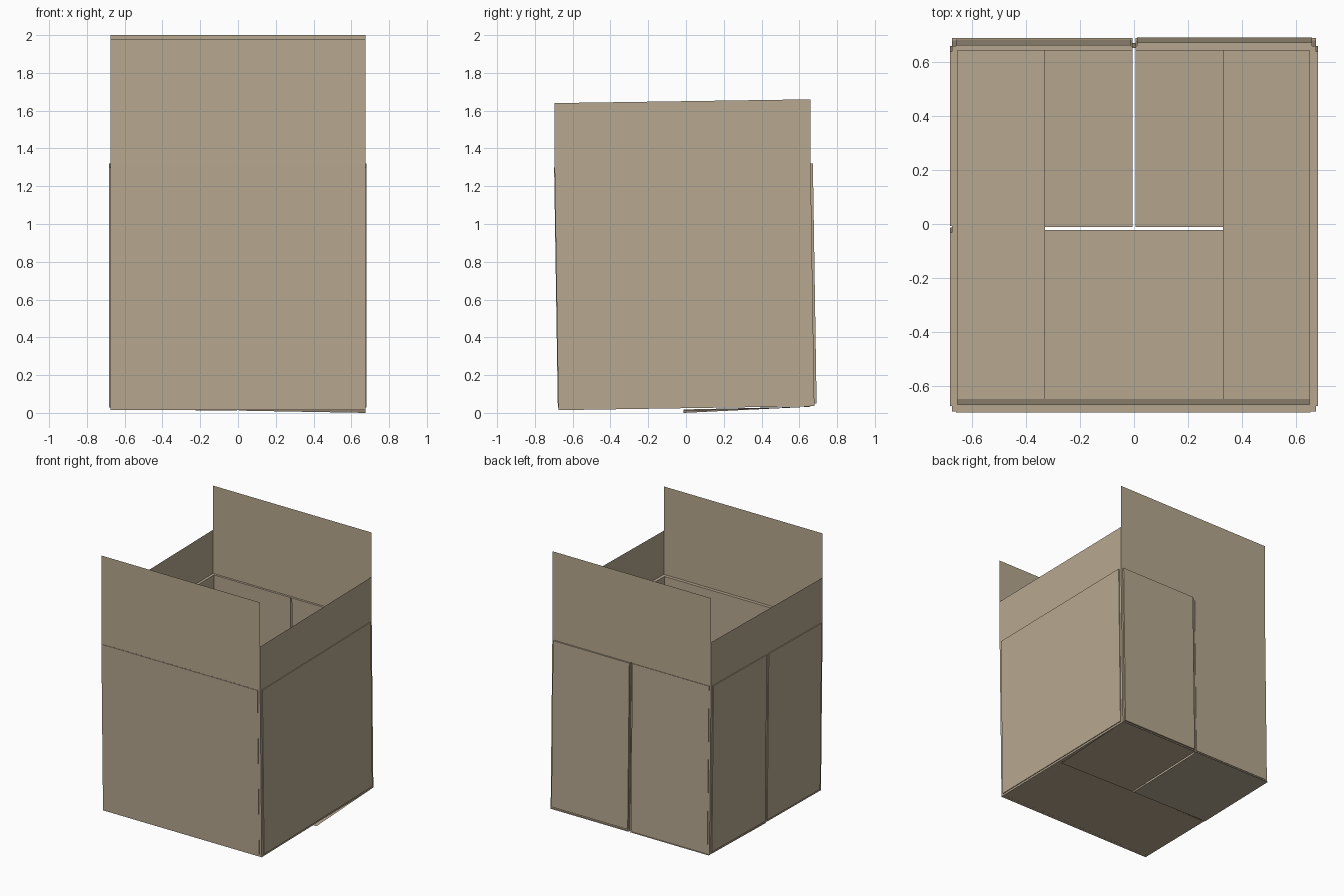
import bpy
import bmesh

if "Cube" in bpy.data.objects:
    bpy.data.objects.remove(bpy.data.objects["Cube"])

card = bpy.data.materials.new("tan_cardboard")
card.use_nodes = True
tan = (0.474, 0.392, 0.279, 1)
card.diffuse_color = tan
card.node_tree.nodes["Principled BSDF"].inputs["Base Color"].default_value = tan

LEAN = 0.0155            # the whole carton leans back slightly
LOW, RIM = 0.025, 1.315  # wall height range
HALF = 0.675


def lean(p):
    x, y, z = p
    return (x, y - LEAN * z, z + LEAN * y)


def finish(name, bm):
    bmesh.ops.recalc_face_normals(bm, faces=bm.faces)
    mesh = bpy.data.meshes.new(name)
    bm.to_mesh(mesh)
    bm.free()
    mesh.materials.append(card)
    obj = bpy.data.objects.new(name, mesh)
    bpy.context.collection.objects.link(obj)
    return obj


def sheet(name, *corners):
    """Single card sheet through its corners."""
    bm = bmesh.new()
    bm.faces.new([bm.verts.new(c) for c in corners])
    return finish(name, bm)


def slab(name, xs, ys, zs):
    """Thin board that follows the carton's lean."""
    bm = bmesh.new()
    bmesh.ops.create_cube(bm, size=1)
    for v in bm.verts:
        v.co = lean([r[0] if c < 0 else r[1] for c, r in zip(v.co, (xs, ys, zs))])
    return finish(name, bm)


# Walls: boards with an outer and an inner skin
walls = (LOW, RIM)
slab("front_wall", (-HALF, HALF), (-HALF, -0.648), walls)
slab("left_wall", (0.65, HALF), (-0.648, 0.664), walls)
slab("right_wall", (-HALF, -0.655), (-0.648, 0.664), walls)

# Back wall: two halves with a centre seam, backed by one sheet
for side, x0, x1 in (("left", 0.006, HALF), ("right", -HALF, -0.006)):
    slab(f"back_wall_{side}", (x0, x1), (0.664, 0.68), walls)
sheet("back_seam_backing", *[lean((x, 0.672, z)) for x, z in
                             ((-0.02, LOW), (0.02, LOW), (0.02, RIM), (-0.02, RIM))])

# Outer facing panels, inset a little from the corners
panel = (0.04, RIM - 0.005)
slab("front_panel", (-0.66, 0.655), (-HALF - 0.003, -HALF), panel)
slab("left_panel", (HALF, 0.681), (-0.655, 0.66), panel)
slab("back_panel_left", (0.012, 0.66), (0.68, 0.692), panel)
slab("back_panel_right", (-0.66, -0.012), (0.68, 0.684), panel)
slab("right_panel_rear", (-0.682, -HALF), (0.012, 0.66), panel)
slab("right_panel_front", (-0.682, -HALF), (-0.655, -0.012), panel)

# Raised top flaps: long at front and back, short at the sides
for name, y, z0, z1 in (("front", -0.695, 1.303, 1.98), ("back", 0.66, 1.324, 2.0)):
    sheet(f"{name}_top_flap", (-HALF, y, z0), (HALF, y, z0), (HALF, y, z1), (-HALF, y, z1))
for name, x in (("left", HALF), ("right", -HALF)):
    sheet(f"{name}_top_flap", (x, -0.695, 1.303), (x, 0.66, 1.324),
          (x, 0.66, 1.66), (x, -0.695, 1.64))

# Bottom flaps: front one piece, back in two sagging halves
sheet("front_bottom_flap", (-HALF, -0.676, 0.015), (HALF, -0.676, 0.015),
      (HALF, -0.022, 0.023), (-HALF, -0.022, 0.023))
for name, x0, x1, z0, z1 in (("left", 0.006, HALF, 0.012, 0.0),
                             ("right", -HALF, -0.006, 0.018, 0.012)):
    sheet(f"back_bottom_flap_{name}", (x0, -0.012, z0), (x1, -0.012, z1),
          (x1, 0.69, 0.034), (x0, 0.69, 0.034))

# Short side flaps lying inside the base
for name, s in (("left", 1), ("right", -1)):
    sheet(f"{name}_bottom_flap", (s * 0.66, -0.66, 0.025), (s * 0.66, 0.66, 0.042),
          (s * 0.33, 0.66, 0.06), (s * 0.33, -0.66, 0.045))
